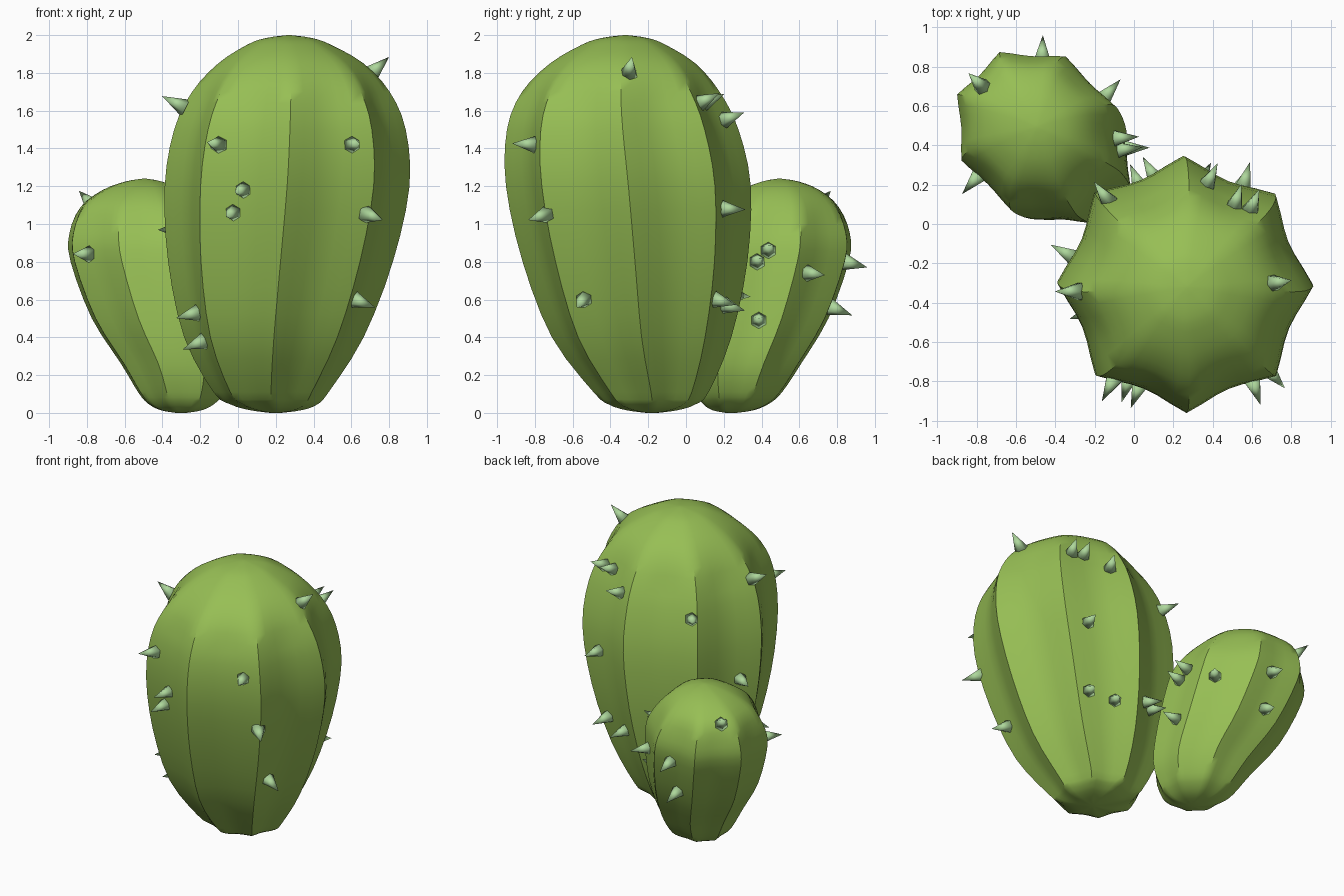
import bpy, bmesh, math
from mathutils import Vector, Matrix

if "Cube" in bpy.data.objects:
    bpy.data.objects.remove(bpy.data.objects["Cube"])


def material(name, rgb):
    m = bpy.data.materials.new(name)
    m.diffuse_color = (*rgb, 1)
    m.use_nodes = True
    m.node_tree.nodes["Principled BSDF"].inputs["Base Color"].default_value = m.diffuse_color
    return m


GREEN = material("cactus_green", (0.31, 0.52, 0.09))
PALE = material("spine_pale_green", (0.42, 0.68, 0.33))


class Lobe:
    """Leaning ribbed body: rings of (z, centre x, centre y, ridge radius)."""

    def __init__(self, rings, depth, phase, along=1.0, across=1.0):
        self.rings, self.depth, self.phase = rings, depth, math.radians(phase)
        self.along, self.across = along, across
        self.top = rings[-1][0]

    def ring(self, t):
        # smooth interpolation between the profile rings
        n = len(self.rings)
        i = min(int(t), n - 2)
        f = t - i
        p = [Vector(self.rings[max(0, min(n - 1, k))]) for k in range(i - 1, i + 3)]
        return 0.5 * (2 * p[1] + (p[2] - p[0]) * f
                      + (2 * p[0] - 5 * p[1] + 4 * p[2] - p[3]) * f * f
                      + (3 * p[1] - p[0] - 3 * p[2] + p[3]) * f ** 3)

    def point(self, t, a):
        z, cx, cy, r = self.ring(t)
        fade = max(0.25, min(1, (self.top - z) / (0.18 * self.top)))
        r *= 1 - self.depth * fade * abs(math.sin(4 * (a - self.phase)))
        # stretch along the leaning diagonal, squeeze across it
        x, y = r * math.cos(a), r * math.sin(a)
        u, w = (y - x) / 2 * self.along, (x + y) / 2 * self.across
        return Vector((cx + w - u, cy + w + u, max(z, 0)))

    def find(self, z):
        lo, hi = 0.0, len(self.rings) - 1.0
        for _ in range(30):
            mid = (lo + hi) / 2
            if self.ring(mid)[0] < z:
                lo = mid
            else:
                hi = mid
        return lo

    def build(self, name):
        bm = bmesh.new()
        seg, sub = 48, 3
        rows = []
        for j in range((len(self.rings) - 1) * sub + 1):
            rows.append([bm.verts.new(self.point(j / sub, self.phase + 2 * math.pi * k / seg))
                         for k in range(seg)])
        for a, b in zip(rows, rows[1:]):
            for k in range(seg):
                n = (k + 1) % seg
                bm.faces.new((a[k], a[n], b[n], b[k]))
        bm.faces.new(rows[0][::-1])
        bm.faces.new(rows[-1])
        finish(bm, name, GREEN, 40)

    def spines(self, name, spots):
        bm = bmesh.new()
        for deg, z in spots:
            a, t = math.radians(deg), self.find(z)
            p = self.point(t, a)
            up = self.point(t + 0.1, a) - self.point(t - 0.1, a)
            side = self.point(t, a + 0.2) - self.point(t, a - 0.2)
            n = side.cross(up).normalized()
            rot = n.to_track_quat('Z', 'Y').to_matrix().to_4x4()
            bmesh.ops.create_cone(bm, cap_ends=True, segments=6, radius1=0.05, radius2=0,
                                  depth=0.14, matrix=Matrix.Translation(p + n * 0.055) @ rot)
        bmesh.ops.remove_doubles(bm, verts=bm.verts, dist=0.0005)
        finish(bm, name, PALE, 180)


def finish(bm, name, mat, angle):
    me = bpy.data.meshes.new(name)
    bm.to_mesh(me)
    bm.free()
    ob = bpy.data.objects.new(name, me)
    bpy.context.collection.objects.link(ob)
    me.materials.append(mat)
    bpy.ops.object.select_all(action='DESELECT')
    ob.select_set(True)
    bpy.context.view_layer.objects.active = ob
    bpy.ops.object.shade_smooth_by_angle(angle=math.radians(angle))


# large body
large = Lobe([(0.0, 0.2, -0.18, 0.03), (0.015, 0.2, -0.18, 0.14), (0.045, 0.19, -0.18, 0.23),
              (0.11, 0.175, -0.185, 0.305), (0.4, 0.19, -0.235, 0.475), (0.8, 0.225, -0.27, 0.595),
              (1.2, 0.26, -0.305, 0.648), (1.5, 0.275, -0.335, 0.613), (1.7, 0.28, -0.345, 0.523),
              (1.85, 0.28, -0.335, 0.385), (1.95, 0.27, -0.33, 0.22), (1.985, 0.27, -0.325, 0.12),
              (2.0, 0.27, -0.32, 0.01)], 0.125, 0)
large.build("large_cactus_body")
large.spines("large_cactus_spines", [
    (231, 1.42), (246, 1.18), (241, 1.06), (305, 1.42), (314, 1.05), (325, 0.6), (5, 1.8),
    (62, 1.64), (53, 1.64), (80, 1.55), (58, 1.08), (53, 0.6), (74, 0.57), (102, 0.63),
    (112, 0.62), (132, 1.46), (168, 0.97), (180, 1.62), (205, 0.53), (205, 0.38)])

# small leaning body
small = Lobe([(0.0, -0.30, 0.24, 0.03), (0.015, -0.30, 0.25, 0.12), (0.05, -0.30, 0.265, 0.19),
              (0.11, -0.30, 0.28, 0.245),
              (0.26, -0.32, 0.31, 0.32), (0.5, -0.40, 0.38, 0.40), (0.8, -0.475, 0.45, 0.44),
              (0.95, -0.50, 0.475, 0.42), (1.09, -0.52, 0.495, 0.335), (1.18, -0.51, 0.50, 0.215),
              (1.225, -0.50, 0.50, 0.10), (1.24, -0.495, 0.495, 0.01)],
             0.1, 22.5, 1.05, 0.92)
small.build("small_cactus_body")
small.spines("small_cactus_spines", [
    (142, 1.1), (216, 0.84), (0, 0.86), (-7, 0.8), (35, 0.74), (85, 0.8), (95, 0.56), (5, 0.49)])
